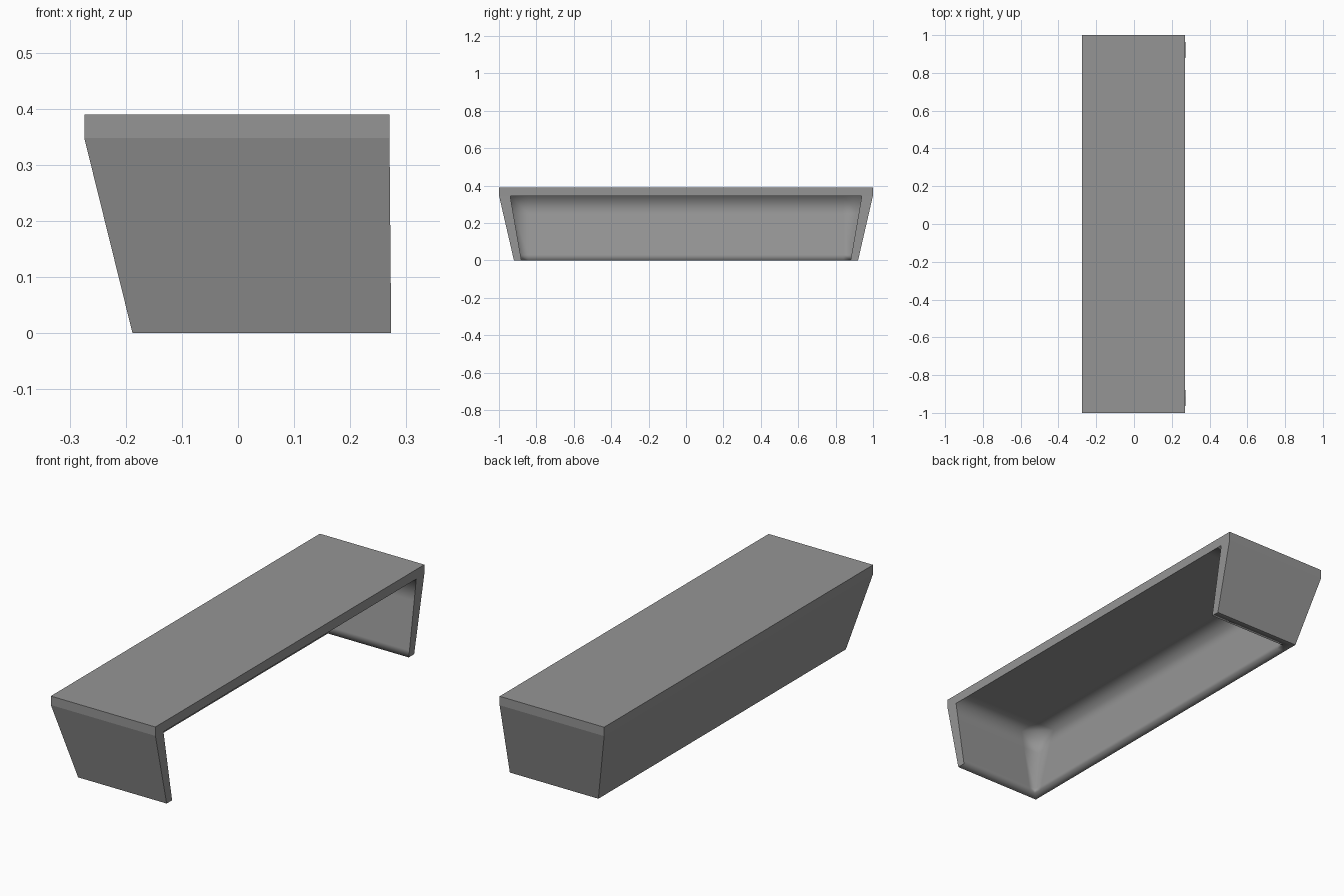
import bpy, bmesh
from mathutils import Vector

cube = bpy.data.objects.get("Cube")
if cube:
    bpy.data.objects.remove(cube)

# Material
grey = bpy.data.materials.new("mid_grey")
grey.use_nodes = True
colour = (0.3, 0.3, 0.3, 1)
grey.diffuse_color = colour
grey.node_tree.nodes["Principled BSDF"].inputs["Base Color"].default_value = colour

bm = bmesh.new()


def ring(back, front, half, z):
    """Plan rectangle: front right, back right, back left, front left."""
    return [bm.verts.new((x, y, z)) for x, y in
            ((front, -half), (back, -half), (back, half), (front, half))]


def face(verts, smooth=False):
    bm.faces.new(verts).smooth = smooth


def walls(a, b, smooth=False):
    """Right end, back and left end between two rings, open at +x."""
    for i in range(3):
        face((a[i], a[i + 1], b[i + 1], b[i]), smooth)


# Outer shell, hollow and their shared levels
top = ring(-0.274, 0.27, 1.0, 0.39)
shoulder = ring(-0.274, 0.27, 1.0, 0.348)
base = ring(-0.188, 0.273, 0.92, 0)
ceiling = ring(-0.225, 0.27, 0.94, 0.345)
floor = ring(-0.148, 0.273, 0.88, 0)

face(top)
walls(top, shoulder)
walls(shoulder, base)
face(ceiling, True)
walls(ceiling, floor, True)
walls(base, floor, True)

# Open front rim: top bar and two legs
face((top[0], top[3], shoulder[3], ceiling[3], ceiling[0], shoulder[0]))
for i in (0, 3):
    face((shoulder[i], ceiling[i], floor[i], base[i]))

bmesh.ops.recalc_face_normals(bm, faces=bm.faces)

# Support loops that keep the soft inner corners narrow
for co, no in (((0, 0, 0.03), (0, 0, 1)), ((0, 0, 0.25), (0, 0, 1)),
               ((-0.12, 0, 0), (1, 0, 0)),
               ((0, 0.84, 0), (0, 1, 0)), ((0, -0.84, 0), (0, 1, 0))):
    bmesh.ops.bisect_plane(bm, geom=bm.verts[:] + bm.edges[:] + bm.faces[:],
                           plane_co=Vector(co), plane_no=Vector(no))

mesh = bpy.data.meshes.new("open_cover")
bm.to_mesh(mesh)
bm.free()
mesh.materials.append(grey)
cover = bpy.data.objects.new("open_cover", mesh)
bpy.context.collection.objects.link(cover)
